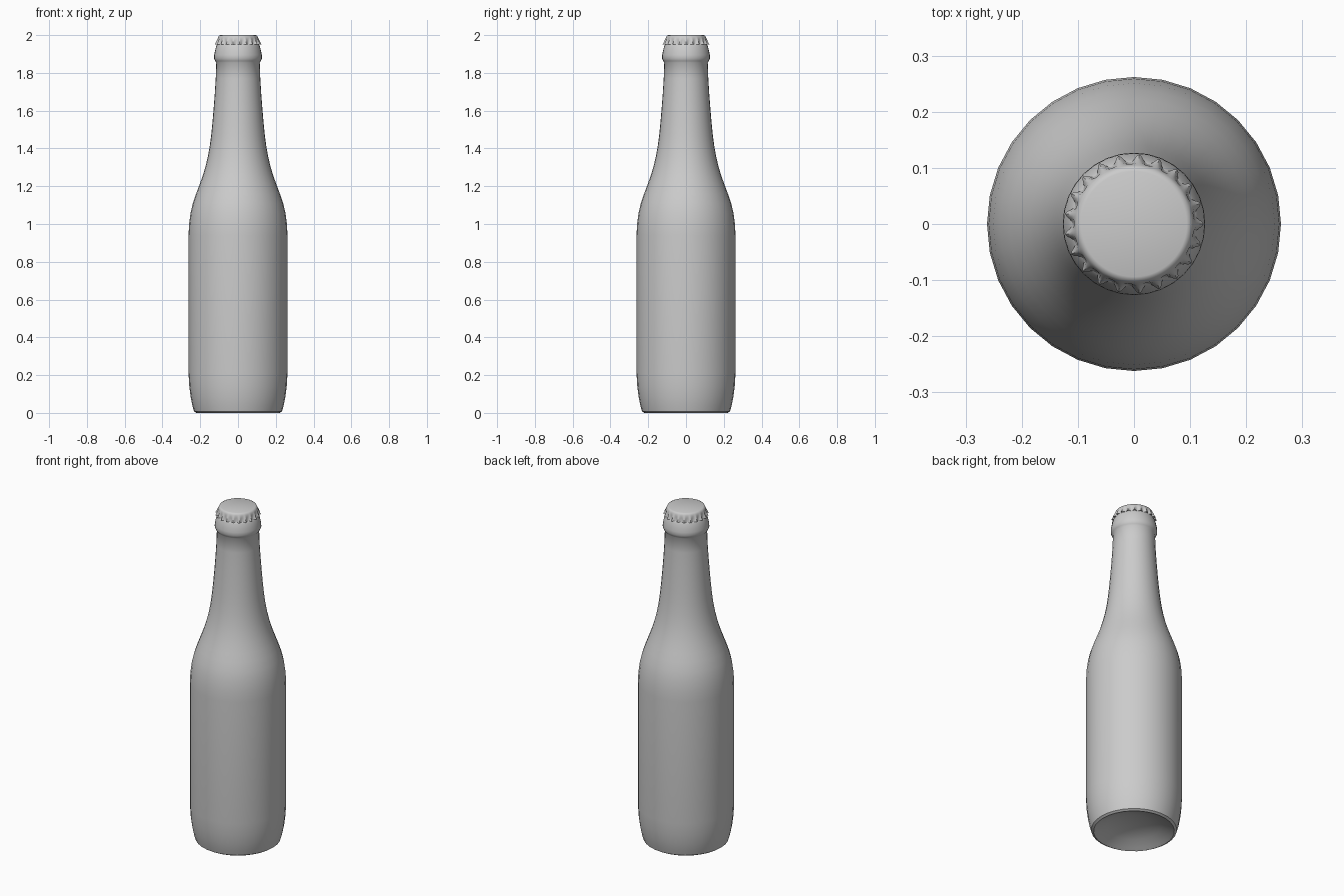
import bpy, bmesh, math

if "Cube" in bpy.data.objects:
    bpy.data.objects.remove(bpy.data.objects["Cube"])

def lathe(name, profile, sides, radius=lambda r, flute, a: r, angle=40):
    """Spin (r, z, flute) points about z; r = 0 at an end makes a pole."""
    bm = bmesh.new()
    rings = []
    for r, z, flute in profile:
        if r == 0:
            rings.append([bm.verts.new((0, 0, z))])
            continue
        ring = []
        for i in range(sides):
            a = 2 * math.pi * i / sides
            rr = radius(r, flute, a)
            ring.append(bm.verts.new((rr * math.cos(a), rr * math.sin(a), z)))
        rings.append(ring)
    for lo, hi in zip(rings, rings[1:]):
        for i in range(sides):
            j = (i + 1) % sides
            quad = [lo[i % len(lo)], lo[j % len(lo)], hi[j % len(hi)], hi[i % len(hi)]]
            bm.faces.new(list(dict.fromkeys(quad)))
    bmesh.ops.recalc_face_normals(bm, faces=bm.faces)
    me = bpy.data.meshes.new(name)
    bm.to_mesh(me)
    bm.free()
    ob = bpy.data.objects.new(name, me)
    bpy.context.collection.objects.link(ob)
    bpy.ops.object.select_all(action='DESELECT')
    ob.select_set(True)
    bpy.context.view_layer.objects.active = ob
    bpy.ops.object.shade_smooth_by_angle(angle=math.radians(angle))
    return ob

# Bottle: dished base, straight body, sloping shoulder, neck, lip ring, mouth
bottle = [(0, .06), (.08, .055), (.15, .035), (.2, .01), (.22, 0), (.233, .008),
          (.242, .04), (.251, .085), (.258, .14), (.262, .21), (.262, .94),
          (.259, 1.0), (.251, 1.06), (.239, 1.11), (.222, 1.16), (.205, 1.205),
          (.187, 1.255), (.172, 1.305), (.16, 1.355), (.15, 1.41), (.142, 1.47),
          (.135, 1.54), (.129, 1.61), (.123, 1.69), (.118, 1.77), (.115, 1.855),
          (.121, 1.863), (.127, 1.877), (.126, 1.895), (.122, 1.915), (.116, 1.94),
          (.108, 1.955), (.1, 1.96), (.098, 1.98), (0, 1.98)]
lathe("bottle", [(r, z, 0) for r, z in bottle], 32)

# Crown cap: flat top, rounded edge and a skirt with 21 flutes
TEETH = 21

def fluted(r, flute, a):
    return r + flute * (math.cos(TEETH * a) * 1.2 + .2 * math.cos(2 * TEETH * a))

cap = [(0, 2.0, 0), (.094, 2.0, 0), (.101, 1.997, 0), (.105, 1.989, 0),
       (.108, 1.98, .001), (.110, 1.97, .003), (.113, 1.958, .005),
       (.116, 1.95, .006), (.112, 1.95, .006), (.104, 1.97, .001),
       (.1, 1.985, 0), (0, 1.985, 0)]
lathe("crown_cap", cap, TEETH * 8, fluted, 45)
